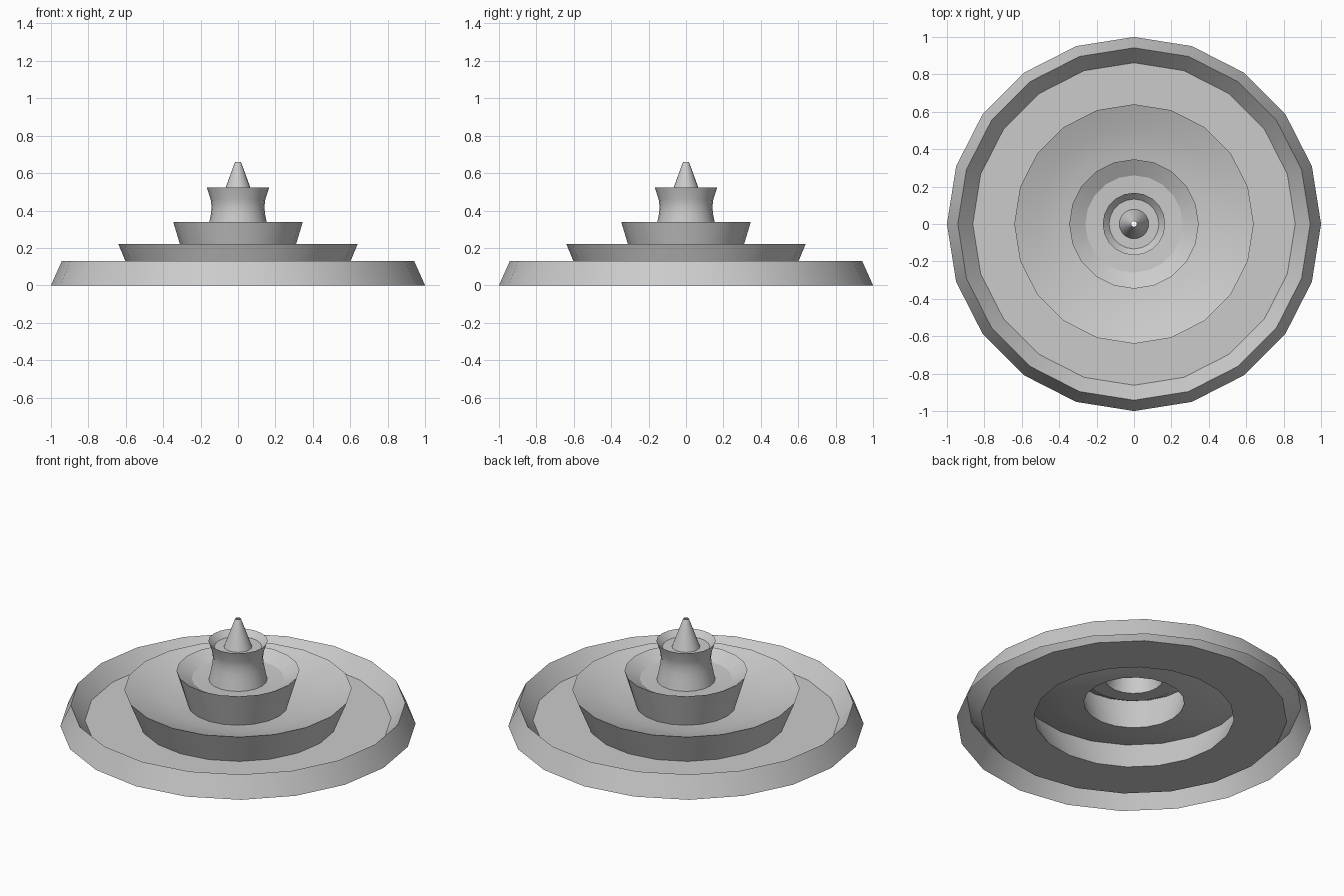
import bpy
from math import cos, sin, tau, radians

if "Cube" in bpy.data.objects:
    bpy.data.objects.remove(bpy.data.objects["Cube"])

SIDES = 20


def lathe(name, profile):
    """Open thin shell turned around z; profile runs from the outside inwards."""
    verts = [(r * cos(tau * k / SIDES), r * sin(tau * k / SIDES), z)
             for r, z in profile for k in range(SIDES)]
    faces = []
    for i in range(len(profile) - 1):
        a, b = i * SIDES, (i + 1) * SIDES
        for k in range(SIDES):
            n = (k + 1) % SIDES
            faces.append((a + k, a + n, b + n, b + k))
    mesh = bpy.data.meshes.new(name)
    mesh.from_pydata(verts, [], faces)
    obj = bpy.data.objects.new(name, mesh)
    bpy.context.collection.objects.link(obj)
    bpy.ops.object.select_all(action='DESELECT')
    obj.select_set(True)
    bpy.context.view_layer.objects.active = obj
    bpy.ops.object.shade_smooth_by_angle(angle=radians(22))
    return obj


# Wide base basin: sloped wall, inner lip, flat floor
lathe("base_basin", [(1.0, 0), (0.942, 0.13), (0.862, 0.035), (0.563, 0.035)])

# Lower bowl with a curved dish
lathe("lower_bowl", [(0.563, 0.035), (0.64, 0.222), (0.52, 0.177),
                     (0.40, 0.146), (0.283, 0.129)])

# Middle bowl with a steep lip and flat floor
lathe("middle_bowl", [(0.283, 0.129), (0.346, 0.338), (0.26, 0.29), (0.165, 0.284)])

# Waisted stem with a small cup on top
lathe("stem_cup", [(0.165, 0.284), (0.154, 0.335), (0.145, 0.38), (0.141, 0.42),
                   (0.146, 0.46), (0.167, 0.522), (0.133, 0.487), (0.079, 0.487)])

# Hollow pointed nozzle, open at the tip
lathe("nozzle", [(0.079, 0.487), (0.019, 0.652), (0.015, 0.66)])
